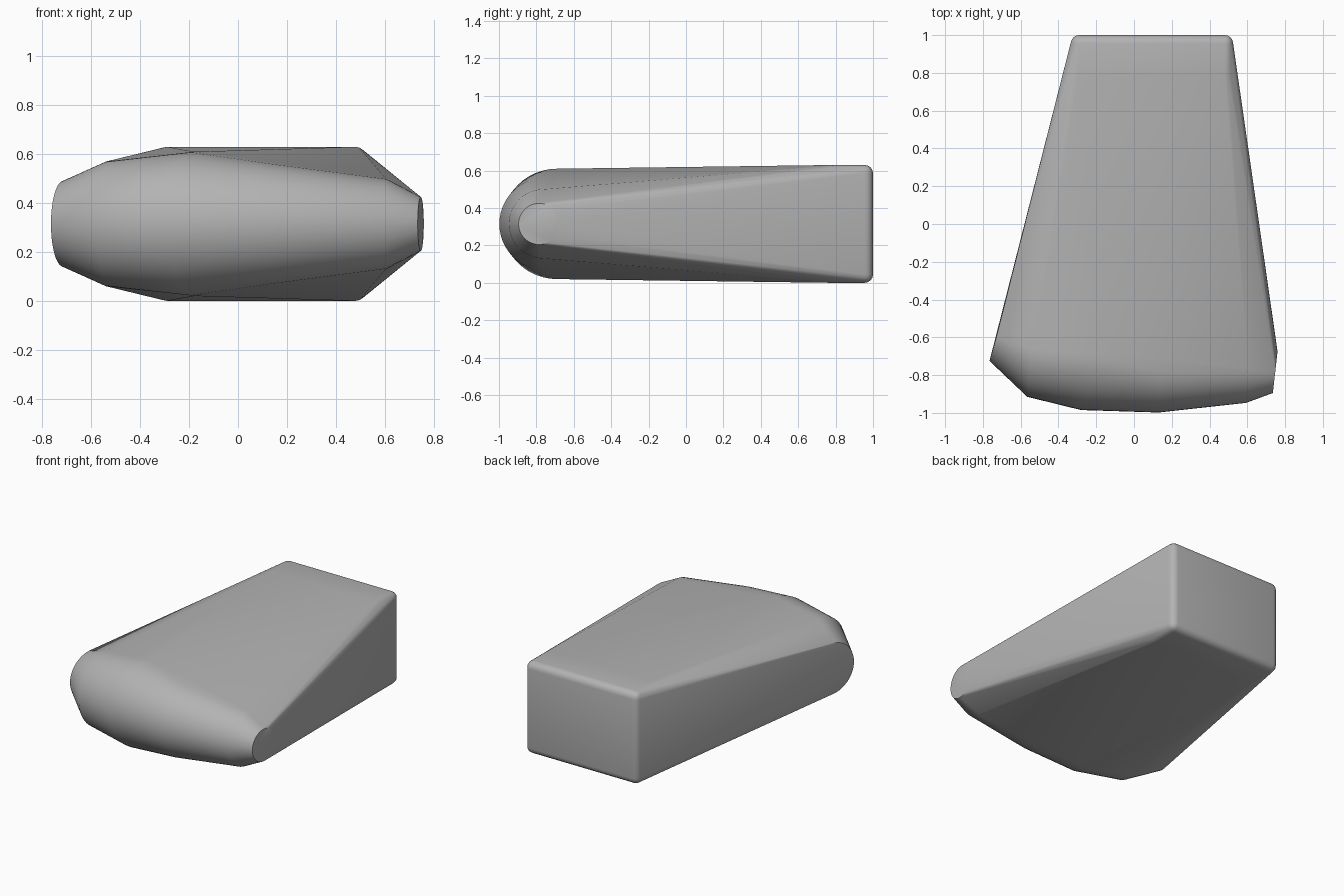
import bpy, bmesh, math
from mathutils import Vector, Matrix

if "Cube" in bpy.data.objects:
    bpy.data.objects.remove(bpy.data.objects["Cube"])

MID_Z = 0.315
bm = bmesh.new()

# Rounded block at the back
x0, x1, y0, y1, h = -0.335, 0.525, 0.74, 1.0, 0.63
bmesh.ops.create_cube(bm, size=1, matrix=Matrix.Translation(((x0 + x1) / 2, (y0 + y1) / 2, h / 2))
                      @ Matrix.Diagonal((x1 - x0, y1 - y0, h, 1)))
bmesh.ops.bevel(bm, geom=bm.edges[:], offset=0.045, segments=4, profile=0.5, affect='EDGES')
bm.verts.ensure_lookup_table()


# Upright discs along the rounded front: centre x, centre y, radius, x shift at the front point
def add_disc(cx, cy, r, lean, n=48):
    for i in range(n):
        a = 2 * math.pi * i / n
        bm.verts.new((cx + lean * math.cos(a), cy - r * math.cos(a), MID_Z + r * math.sin(a)))


for disc in [(-0.715, -0.55, 0.175, -0.05),
             (-0.54, -0.66, 0.255, -0.025),
             (-0.18, -0.69, 0.295, -0.10),
             (0.13, -0.75, 0.248, 0.0),
             (0.605, -0.762, 0.185, -0.012),
             (0.7475, -0.785, 0.11, -0.0125)]:
    add_disc(*disc)

# Stretch one skin over block and discs
bmesh.ops.delete(bm, geom=bm.faces[:], context='FACES_ONLY')
bmesh.ops.delete(bm, geom=bm.edges[:], context='EDGES_FACES') if bm.edges else None
pts = [v.co.copy() for v in bm.verts]
bm.clear()
for p in pts:
    bm.verts.new(p)
res = bmesh.ops.convex_hull(bm, input=bm.verts[:])
bmesh.ops.delete(bm, geom=[v for v in bm.verts if not v.link_faces], context='VERTS')
bmesh.ops.dissolve_limit(bm, angle_limit=math.radians(0.5), verts=bm.verts[:], edges=bm.edges[:])
bmesh.ops.recalc_face_normals(bm, faces=bm.faces[:])

mesh = bpy.data.meshes.new("tapered_body")
bm.to_mesh(mesh)
bm.free()
body = bpy.data.objects.new("tapered_body", mesh)
bpy.context.collection.objects.link(body)

# Single grey colour
grey = bpy.data.materials.new("grey")
grey.diffuse_color = (0.45, 0.45, 0.45, 1)
grey.use_nodes = True
grey.node_tree.nodes["Principled BSDF"].inputs["Base Color"].default_value = grey.diffuse_color
mesh.materials.append(grey)

bpy.context.view_layer.objects.active = body
body.select_set(True)
bpy.ops.object.shade_smooth_by_angle(angle=math.radians(30))
